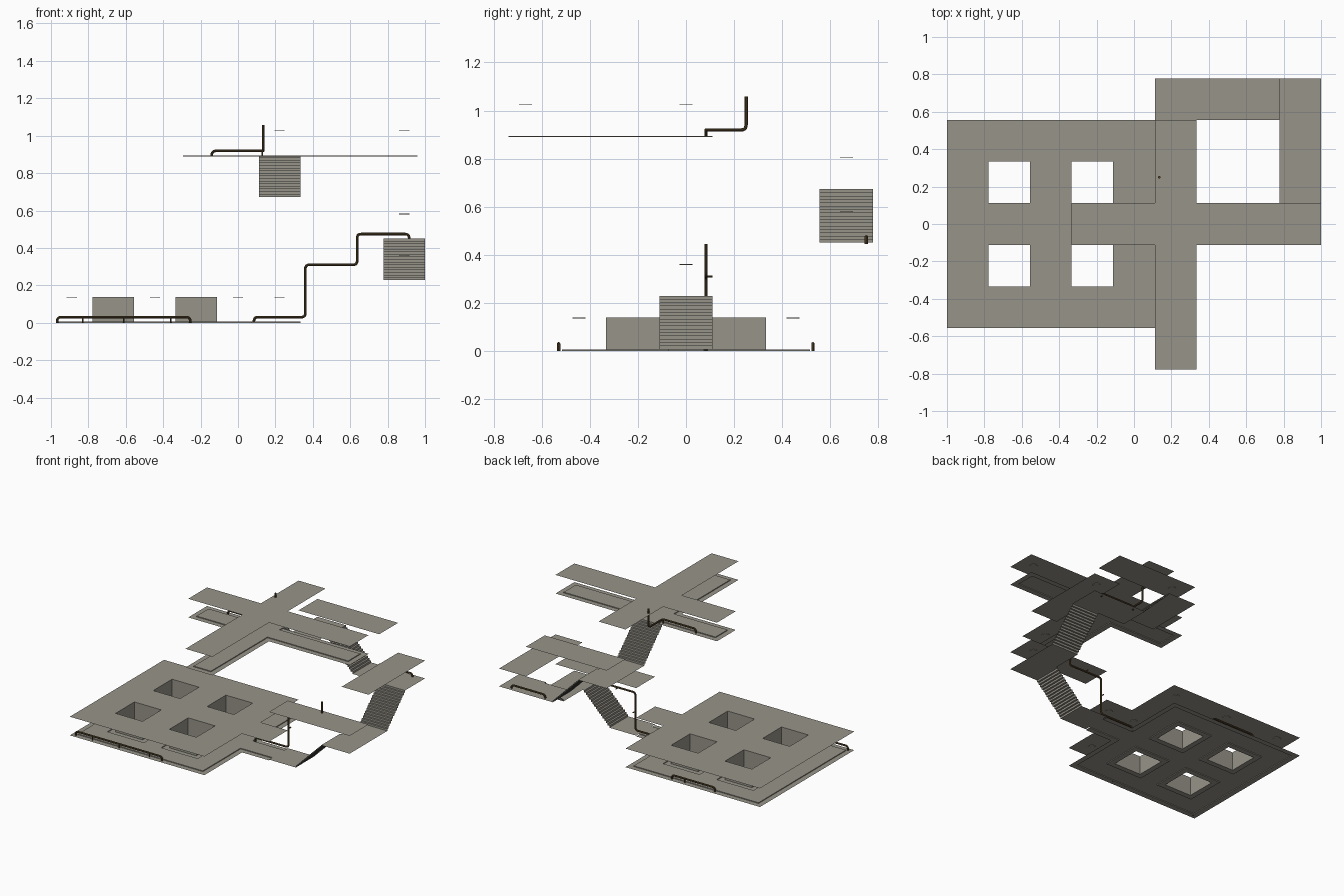
import bpy, bmesh, math
from mathutils import Vector

if "Cube" in bpy.data.objects:
    bpy.data.objects.remove(bpy.data.objects["Cube"])

C = 2 / 9          # grid cell, also the height of one storey
G = 0.04           # gutter width
LIFT = 0.006       # walking surface above the gutter
CEIL = 0.139       # ceiling height above storey base


def material(name, rgb):
    m = bpy.data.materials.new(name)
    m.diffuse_color = (*rgb, 1)
    m.use_nodes = True
    m.node_tree.nodes["Principled BSDF"].inputs["Base Color"].default_value = m.diffuse_color
    return m


CONCRETE = material("grey concrete", (0.31, 0.295, 0.25))
METAL = material("dark brown pipe", (0.085, 0.055, 0.022))


def X(i):
    return -1 + i * C


def Y(j):
    return -3.5 * C + j * C


def finish(name, bm, mat):
    bmesh.ops.remove_doubles(bm, verts=bm.verts, dist=1e-5)
    me = bpy.data.meshes.new(name)
    bm.to_mesh(me)
    bm.free()
    me.materials.append(mat)
    ob = bpy.data.objects.new(name, me)
    bpy.context.collection.objects.link(ob)
    return ob


def quad(bm, *pts):
    bm.faces.new([bm.verts.new(p) for p in pts])


def flat(name, cells, z):
    bm = bmesh.new()
    for i, j in cells:
        quad(bm, (X(i), Y(j), z), (X(i + 1), Y(j), z),
             (X(i + 1), Y(j + 1), z), (X(i), Y(j + 1), z))
    return finish(name, bm, CONCRETE)


def gutter_floor(name, cells, openings, z):
    """Floor with a sunken strip along every edge that is not an opening."""
    bm = bmesh.new()
    walk = set(cells) | set(openings)
    cuts = (0, G, C - G, C)
    h = {}
    for i, j in cells:
        for a in range(3):
            for b in range(3):
                near = [(i + a - 1, j), (i, j + b - 1), (i + a - 1, j + b - 1)]
                h[3 * i + a, 3 * j + b] = z + (LIFT if all(n in walk for n in near) else 0)

    def px(k):
        return X(k // 3) + cuts[k % 3]

    def py(k):
        return Y(k // 3) + cuts[k % 3]

    for (a, b), t in h.items():
        x0, x1, y0, y1 = px(a), px(a + 1), py(b), py(b + 1)
        quad(bm, (x0, y0, t), (x1, y0, t), (x1, y1, t), (x0, y1, t))
        r, u = h.get((a + 1, b), t), h.get((a, b + 1), t)
        if r != t:
            quad(bm, (x1, y0, t), (x1, y0, r), (x1, y1, r), (x1, y1, t))
        if u != t:
            quad(bm, (x0, y1, t), (x1, y1, t), (x1, y1, u), (x0, y1, u))
    return finish(name, bm, CONCRETE)


def stairs(name, cell, direction, z, n=16):
    bm = bmesh.new()
    d = Vector((*direction, 0))
    side = Vector((-d.y, d.x, 0)) * C / 2
    start = Vector((X(cell[0] + .5), Y(cell[1] + .5), z + LIFT)) - d * C / 2
    s = C / n
    for k in range(n):
        p = start + d * s * k + Vector((0, 0, s * k))
        q = p + Vector((0, 0, s))
        r = q + d * s
        quad(bm, p + side, p - side, q - side, q + side)
        quad(bm, q + side, q - side, r - side, r + side)
    return finish(name, bm, CONCRETE)


def pipe(name, pts, rad=0.007, bend=0.022):
    """Round pipe through the points with rounded elbows."""
    pts = [Vector(p) for p in pts]
    path = [pts[0]]
    for a, b, c in zip(pts, pts[1:], pts[2:]):
        e = min(bend, (a - b).length * .8, (c - b).length * .8)
        p, q = b + (a - b).normalized() * e, b + (c - b).normalized() * e
        for k in range(6):
            t = k / 5
            path.append(p * (1 - t) ** 2 + b * 2 * t * (1 - t) + q * t * t)
    path.append(pts[-1])
    cu = bpy.data.curves.new(name, 'CURVE')
    cu.dimensions = '3D'
    cu.bevel_depth = rad
    cu.bevel_resolution = 2
    cu.use_fill_caps = True
    sp = cu.splines.new('POLY')
    sp.points.add(len(path) - 1)
    for v, p in zip(sp.points, path):
        v.co = (*p, 1)
    cu.materials.append(METAL)
    ob = bpy.data.objects.new(name, cu)
    bpy.context.collection.objects.link(ob)
    bpy.ops.object.select_all(action='DESELECT')
    ob.select_set(True)
    bpy.context.view_layer.objects.active = ob
    bpy.ops.object.convert(target='MESH')
    bpy.ops.object.shade_smooth_by_angle()


# Ground hall with four pillars, and the lead-in to the first stairs
holes = [(i, j) for i in (1, 3) for j in (2, 4)]
hall = [(i, j) for i in range(5) for j in range(1, 6) if (i, j) not in holes] + [(5, 3)]
gutter_floor("hall_floor", hall, [(6, 3)], 0)
flat("hall_lead_floor", [(6, 3)], LIFT)
flat("hall_ceiling", hall, CEIL)
for i, j in holes:
    bm = bmesh.new()
    ring = [(X(i), Y(j)), (X(i + 1), Y(j)), (X(i + 1), Y(j + 1)), (X(i), Y(j + 1))]
    for k in range(4):
        p, q = ring[k], ring[(k + 1) % 4]
        quad(bm, (*p, 0), (*q, 0), (*q, CEIL), (*p, CEIL))
    finish("pillar_walls", bm, CONCRETE)

# Landings and the ceilings above stairs and landings
flat("landing_floor_1", [(8, 3), (8, 4)], C + LIFT)
flat("landing_floor_2", [(8, 6), (7, 6)], 2 * C + LIFT)
flat("landing_floor_3", [(5, 6), (5, 5)], 3 * C + LIFT)
flat("landing_ceiling_1", [(6, 3), (7, 3), (8, 3)], C + CEIL)
flat("landing_ceiling_2", [(8, 4), (8, 5), (8, 6)], 2 * C + CEIL)
flat("landing_ceiling_3", [(7, 6), (6, 6), (5, 6)], 3 * C + CEIL)

# Stairs winding upwards
stairs("stairs_1", (7, 3), (1, 0), 0)
stairs("stairs_2", (8, 5), (0, 1), C)
stairs("stairs_3", (6, 6), (-1, 0), 2 * C)
stairs("stairs_4", (5, 4), (0, -1), 3 * C)

# Top crossing
cross = [(i, 3) for i in range(3, 9)] + [(5, j) for j in range(3)]
gutter_floor("top_floor", cross, [(5, 4)], 4 * C)
flat("top_ceiling", cross + [(5, 4), (5, 5)], 4 * C + CEIL)

# Round ceiling lamps, given as cell and storey
lamps = [(i, j, 0) for i in (0, 2, 4) for j in (1, 3, 5)]
lamps += [(5, 3, 0), (8, 3, 1), (8, 6, 2), (5, 6, 3), (5, 0, 4), (5, 3, 4), (8, 3, 4)]
for i, j, s in lamps:
    bm = bmesh.new()
    bmesh.ops.create_cone(bm, cap_ends=True, segments=16, radius1=.027, radius2=.027, depth=.003)
    bmesh.ops.translate(bm, verts=bm.verts, vec=(X(i + .5), Y(j + .5), s * C + CEIL - .002))
    finish("ceiling_lamp", bm, CONCRETE)

# Pipes
H = 0.03
pipe("front_pipe", [(-.967, -.53, 0), (-.967, -.53, H), (-.255, -.53, H), (-.255, -.53, 0)])
pipe("back_pipe", [(-.61, .528, 0), (-.61, .528, H), (-.255, .528, H), (-.255, .528, 0)])
pipe("stair_pipe", [(.085, .083, 0), (.085, .083, H), (.36, .083, H), (.36, .083, .31),
                    (.637, .083, .31), (.637, .083, .445)])
z = 2 * C
pipe("landing_pipe", [(.637, .75, z), (.637, .75, z + H), (.915, .75, z + H), (.915, .75, z)])
z = 4 * C
pipe("top_pipe", [(-.14, .083, z), (-.14, .083, z + H), (.135, .083, z + H),
                  (.135, .25, z + H), (.135, .25, 1.058)])

# Pipe supports: feet and wall brackets
for x in (-.83, -.61, -.36):
    pipe("pipe_foot", [(x, -.53, 0), (x, -.53, H)], .004)
pipe("pipe_foot", [(-.36, .528, 0), (-.36, .528, H)], .004)
pipe("pipe_foot", [(.13, .083, z), (.13, .083, z + H)], .004)
for x, zz in ((.36, .17), (.5, .31)):
    pipe("pipe_bracket", [(x, .083, zz), (x, .111, zz)], .004)
